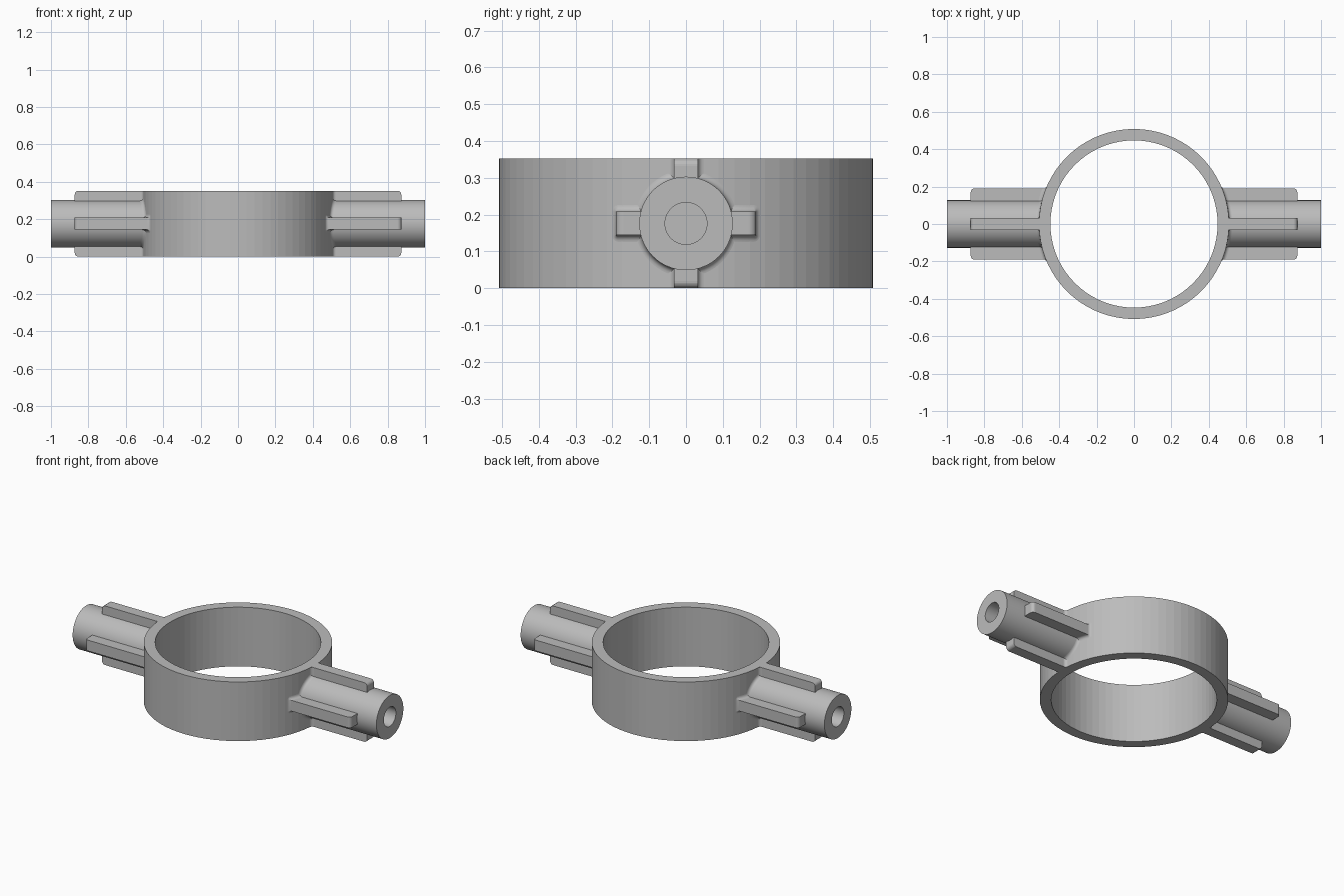
import bpy, bmesh
from math import pi, sin, cos, sqrt, radians
from mathutils import Matrix, Vector

if "Cube" in bpy.data.objects:
    bpy.data.objects.remove(bpy.data.objects["Cube"], do_unlink=True)

R_OUT, R_IN, HEIGHT = 0.508, 0.447, 0.352
TUBE_R, BORE_R = 0.127, 0.057
FIN_HALF, FIN_END, SIDE_REACH = 0.032, 0.873, 0.19
MID = HEIGHT / 2
FILLET = 0.018

grey = bpy.data.materials.new("plain grey")
grey.use_nodes = True
colour = (0.5, 0.5, 0.5, 1)
grey.diffuse_color = colour
grey.node_tree.nodes["Principled BSDF"].inputs["Base Color"].default_value = colour


def finish(name, bm, matrix, smooth=False):
    bmesh.ops.remove_doubles(bm, verts=bm.verts, dist=1e-5)
    bmesh.ops.recalc_face_normals(bm, faces=bm.faces)
    bm.transform(matrix)
    mesh = bpy.data.meshes.new(name)
    bm.to_mesh(mesh)
    bm.free()
    mesh.materials.append(grey)
    obj = bpy.data.objects.new(name, mesh)
    bpy.context.collection.objects.link(obj)
    if smooth:
        bpy.ops.object.select_all(action='DESELECT')
        obj.select_set(True)
        bpy.context.view_layer.objects.active = obj
        bpy.ops.object.shade_smooth_by_angle(angle=radians(30))
    return obj


def revolve(name, profile, axis, steps, matrix, smooth=False):
    bm = bmesh.new()
    verts = [bm.verts.new(p) for p in profile]
    edges = [bm.edges.new(pair) for pair in zip(verts, verts[1:])]
    bmesh.ops.spin(bm, geom=verts + edges, cent=(0, 0, 0), axis=axis,
                   angle=2 * pi, steps=steps)
    return finish(name, bm, matrix, smooth)


def fin(name, start, reach, turn, matrix):
    """Thin rib along x with one rounded outer corner."""
    r = 0.02
    outline = [(start, 0.1), (FIN_END, 0.1)]
    for i in range(7):
        a = i * pi / 12
        outline.append((FIN_END - r + r * cos(a), reach - r + r * sin(a)))
    outline.append((start, reach))
    bm = bmesh.new()
    face = bm.faces.new([bm.verts.new((x, -FIN_HALF, z)) for x, z in outline])
    out = bmesh.ops.extrude_face_region(bm, geom=[face])["geom"]
    moved = [v for v in out if isinstance(v, bmesh.types.BMVert)]
    bmesh.ops.translate(bm, verts=moved, vec=(0, 2 * FIN_HALF, 0))
    finish(name, bm, matrix @ Matrix.Rotation(turn, 4, 'X'))


def fillet(name, path, matrix):
    """Rolling-ball blend from a prism along x onto the ring wall.
    path holds (y, z, normal angle) around the prism section."""
    bm = bmesh.new()
    rows = []
    for y, z, a in path:
        cy, cz = y + FILLET * cos(a), z + FILLET * sin(a)
        centre = Vector((sqrt((R_OUT + FILLET) ** 2 - cy * cy), cy, cz))
        to_part = Vector((0, -cos(a), -sin(a)))
        to_ring = Vector((-centre.x, -cy, 0)).normalized()
        row = []
        for i in range(7):
            d = to_part.slerp(to_ring, i / 6)
            row.append(bm.verts.new(centre + d * FILLET))
        rows.append(row)
    for p, q in zip(rows, rows[1:]):
        for i in range(6):
            bm.faces.new((p[i], p[i + 1], q[i + 1], q[i]))
    finish(name, bm, matrix, True)


# Central ring band
revolve("ring_band", [(R_OUT, 0, 0), (R_OUT, 0, HEIGHT), (R_IN, 0, HEIGHT),
                      (R_IN, 0, 0), (R_OUT, 0, 0)], (0, 0, 1), 72, Matrix())

# Two opposite arms, each a bored tube with four ribs
for side, angle in (("left", 0), ("right", pi)):
    place = Matrix.Translation((0, 0, MID)) @ Matrix.Rotation(angle, 4, 'Z')
    revolve(side + "_tube", [(0.51, 0, 0), (0.51, 0, BORE_R), (1, 0, BORE_R),
                             (1, 0, TUBE_R), (0.46, 0, TUBE_R)],
            (1, 0, 0), 64, place, True)
    turns = [2 * pi * i / 64 for i in range(65)]
    fillet(side + "_tube_fillet",
           [(TUBE_R * cos(t), TUBE_R * sin(t), t) for t in turns], place)

    # Upper and lower ribs, flush with the ring faces
    for part, turn, sz in (("upper", 0, 1), ("lower", pi, -1)):
        fin(f"{side}_{part}_rib", 0.48, MID, turn, place)
        for sy, a in ((1, 0), (-1, pi)):
            fillet(f"{side}_{part}_rib_fillet",
                   [(sy * FIN_HALF, sz * z, a) for z in (0.11, MID)], place)

    # Front and back ribs, blended on three sides
    for part, turn, sy in (("front", pi / 2, -1), ("back", -pi / 2, 1)):
        fin(f"{side}_{part}_rib", 0.455, SIDE_REACH, turn, place)
        base = 0 if sy > 0 else pi
        path = [(sy * (0.11 + 0.02 * i), -FIN_HALF, -pi / 2) for i in range(4)]
        for sz in (-1, 1):
            corner = [base + sy * sz * k * pi / 12 for k in range(7)]
            if sz < 0:
                corner.reverse()
            path += [(sy * SIDE_REACH, sz * FIN_HALF, a) for a in corner]
        path += [(sy * (0.17 - 0.02 * i), FIN_HALF, pi / 2) for i in range(4)]
        fillet(f"{side}_{part}_rib_fillet", path, place)
